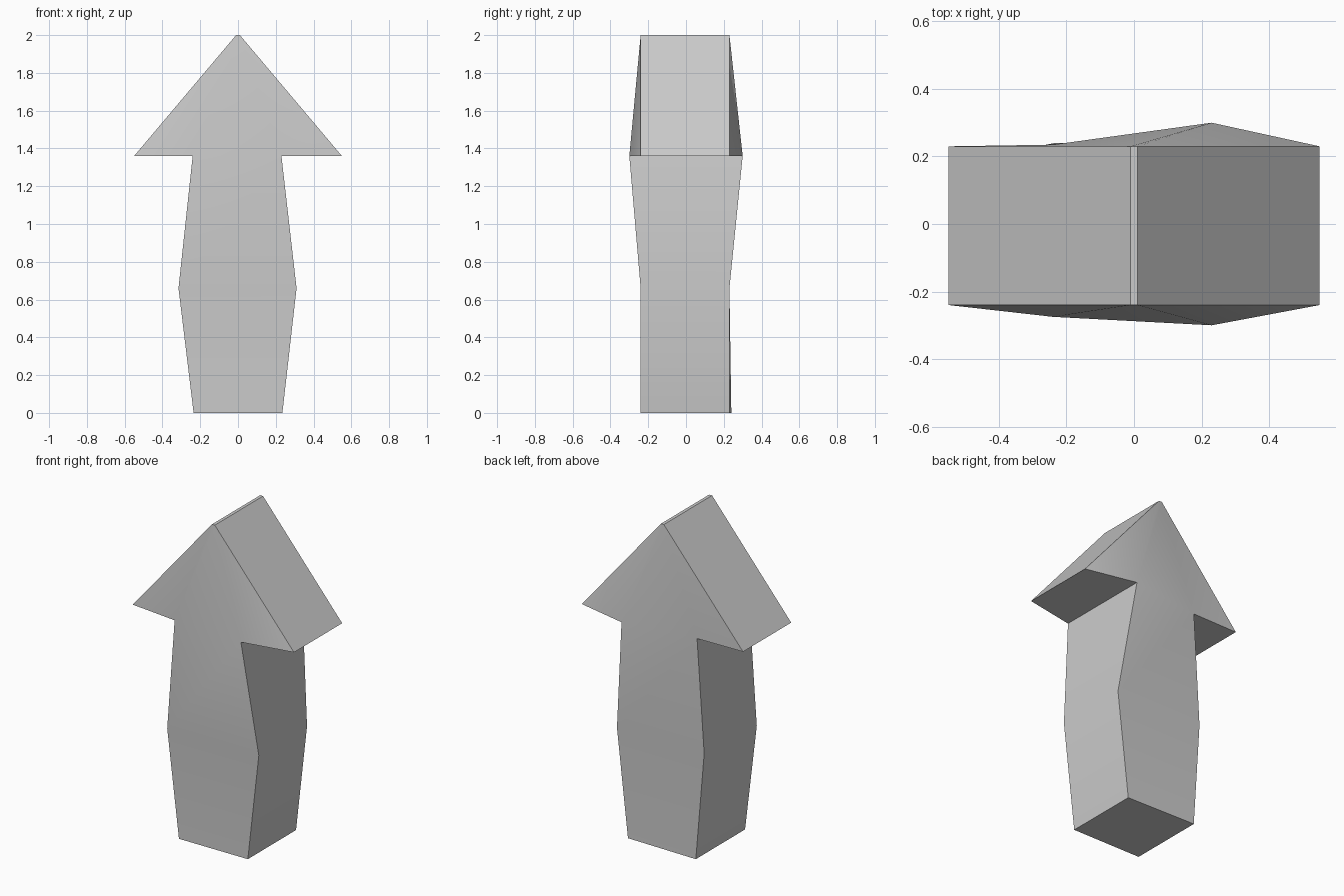
import bpy, bmesh, math

if "Cube" in bpy.data.objects:
    bpy.data.objects.remove(bpy.data.objects["Cube"])

# Matching front and back outlines: (x, y, z), counter-clockwise seen from the front
front = [(-.235, -.24, 0), (.235, -.24, 0), (.31, -.24, .66), (.23, -.30, 1.36),
         (.55, -.24, 1.36), (.01, -.24, 2), (-.01, -.24, 2), (-.55, -.24, 1.36),
         (-.24, -.275, 1.36), (-.315, -.24, .66)]
back = [(-.235, .24, 0), (.235, .23, 0), (.31, .23, .66), (.23, .30, 1.36),
        (.55, .23, 1.36), (.01, .23, 2), (-.01, .23, 2), (-.55, .23, 1.36),
        (-.24, .235, 1.36), (-.285, .23, .66)]

# Lower shaft, upper shaft, and three pieces of the arrow head
panels = [(0, 1, 2, 9), (9, 2, 3, 8), (3, 4, 5), (8, 3, 5, 6), (8, 6, 7)]

bm = bmesh.new()
f = [bm.verts.new(p) for p in front]
b = [bm.verts.new(p) for p in back]
for panel in panels:
    bm.faces.new([f[i] for i in panel])
    bm.faces.new([b[i] for i in reversed(panel)])

# Side walls joining the outlines
n = len(f)
for i in range(n):
    j = (i + 1) % n
    bm.faces.new((f[j], f[i], b[i], b[j]))
bmesh.ops.recalc_face_normals(bm, faces=bm.faces)

mesh = bpy.data.meshes.new("arrow_block")
bm.to_mesh(mesh)
bm.free()
arrow = bpy.data.objects.new("arrow_block", mesh)
bpy.context.collection.objects.link(arrow)

# Soft front and back, crisp rim
bpy.context.view_layer.objects.active = arrow
arrow.select_set(True)
bpy.ops.object.shade_smooth_by_angle(angle=math.radians(30))
